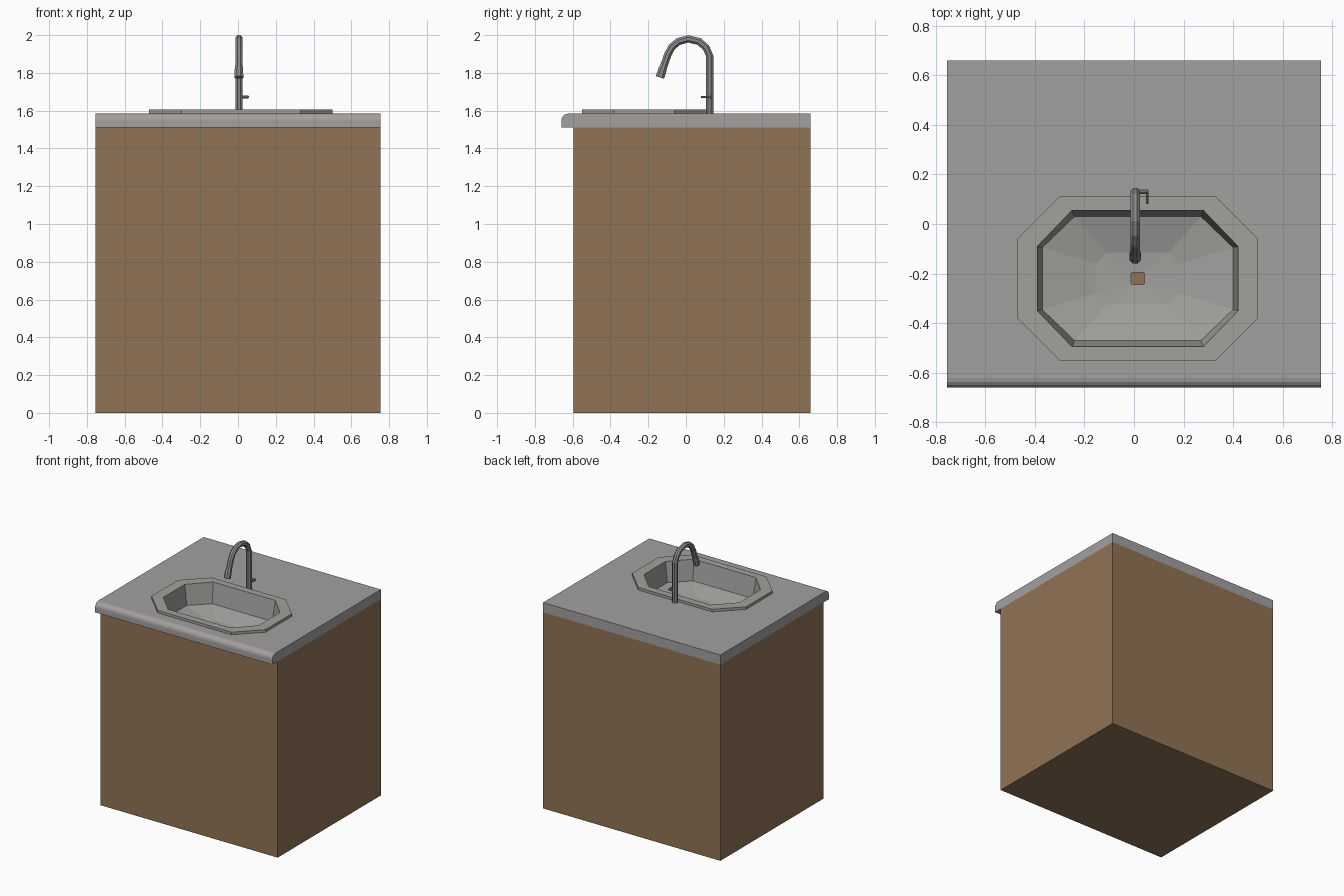
import bpy, bmesh, math
from mathutils import Vector

if "Cube" in bpy.data.objects:
    bpy.data.objects.remove(bpy.data.objects["Cube"])


def material(name, rgb):
    m = bpy.data.materials.new(name)
    m.diffuse_color = (*rgb, 1)
    m.use_nodes = True
    m.node_tree.nodes["Principled BSDF"].inputs["Base Color"].default_value = m.diffuse_color
    return m


WOOD = material("brown wood", (0.283, 0.171, 0.091))
STONE = material("grey stone", (0.371, 0.352, 0.352))
BASIN = material("basin grey", (0.36, 0.355, 0.34))
STEEL = material("steel grey", (0.26, 0.26, 0.26))


def finish(name, bm, mat, recalc=True):
    if recalc:
        bmesh.ops.recalc_face_normals(bm, faces=bm.faces)
    me = bpy.data.meshes.new(name)
    bm.to_mesh(me)
    bm.free()
    me.materials.append(mat)
    ob = bpy.data.objects.new(name, me)
    bpy.context.collection.objects.link(ob)
    return ob


def skin(bm, loops, cap_start=False, cap_end=False):
    """Join successive point loops with quads."""
    rings = [[bm.verts.new(p) for p in loop] for loop in loops]
    for a, b in zip(rings, rings[1:]):
        n = len(a)
        for i in range(n):
            bm.faces.new((a[i], a[(i + 1) % n], b[(i + 1) % n], b[i]))
    if cap_start:
        bm.faces.new(rings[0][::-1])
    if cap_end:
        bm.faces.new(rings[-1])


def octagon(hx, cx, hy, cy, z):
    """Chamfered rectangle around the sink centre."""
    q = [(hx, -cy), (hx, cy), (cx, hy), (-cx, hy), (-hx, cy), (-hx, -cy), (-cx, -hy), (cx, -hy)]
    return [(0.015 + x, -0.22 + y, z) for x, y in q]


def tube(bm, path, radii, sides=8):
    """Sweep a round section along a path."""
    pts = [Vector(p) for p in path]
    loops = []
    for i, p in enumerate(pts):
        t = (pts[min(i + 1, len(pts) - 1)] - pts[max(i - 1, 0)]).normalized()
        u = Vector((1, 0, 0)) if abs(t.x) < 0.9 else Vector((0, 1, 0))
        v = t.cross(u).normalized()
        angles = [2 * math.pi * (k + 0.5) / sides for k in range(sides)]
        loops.append([p + radii[i] * (math.cos(a) * u + math.sin(a) * v) for a in angles])
    skin(bm, loops, True, True)


# Cabinet: box left open under the worktop
bm = bmesh.new()
rect = [(-0.755, -0.595), (0.755, -0.595), (0.755, 0.66), (-0.755, 0.66)]
skin(bm, [[(x, y, z) for x, y in rect] for z in (0, 1.51)], cap_start=True)
finish("cabinet", bm, WOOD, recalc=False)

# Countertop: side profile with a rounded front edge
bm = bmesh.new()
profile = [(0.66, 1.51), (0.66, 1.585)]
for k in range(5):
    a = math.pi / 2 * (1 + k / 4)
    profile.append((-0.622 + 0.038 * math.cos(a), 1.547 + 0.038 * math.sin(a)))
profile.append((-0.66, 1.51))
skin(bm, [[(x, y, z) for y, z in profile] for x in (-0.755, 0.755)], True, True)
top = finish("countertop", bm, STONE)

# Cutter for the sink opening
bm = bmesh.new()
skin(bm, [octagon(0.44, 0.28, 0.3, 0.14, z) for z in (1.4, 1.7)], True, True)
cutter = finish("sink_cutter", bm, STONE)
cutter.hide_render = True
cutter.hide_viewport = True
cut = top.modifiers.new("sink hole", 'BOOLEAN')
cut.operation = 'DIFFERENCE'
cut.solver = 'EXACT'
cut.object = cutter

# Sink: rim, steep wall, sloping floor and square drain hole
bm = bmesh.new()
skin(bm, [
    octagon(0.485, 0.315, 0.33, 0.16, 1.585),
    octagon(0.485, 0.315, 0.33, 0.16, 1.605),
    octagon(0.405, 0.265, 0.275, 0.13, 1.605),
    octagon(0.385, 0.255, 0.25, 0.125, 1.45),
    octagon(0.17, 0.125, 0.105, 0.06, 1.41),
    octagon(0.027, 0.022, 0.025, 0.02, 1.405),
])
finish("sink", bm, BASIN, recalc=False)

# Faucet: upright, arched neck
bm = bmesh.new()
arch = [(0.125, 1.585), (0.125, 1.89), (0.107, 1.933), (0.07, 1.966), (0.012, 1.98),
        (-0.04, 1.966), (-0.075, 1.937), (-0.095, 1.9), (-0.117, 1.838)]
tube(bm, [(0.005, y, z) for y, z in arch], [0.021] * 9)
finish("faucet_neck", bm, STEEL)

# Spray head widening toward the outlet
bm = bmesh.new()
head = [(-0.11, 1.855), (-0.124, 1.82), (-0.138, 1.776)]
tube(bm, [(0.005, y, z) for y, z in head], [0.018, 0.024, 0.025])
finish("spray_head", bm, STEEL)

# Handle: short stub with a lever
bm = bmesh.new()
tube(bm, [(0.01, 0.13, 1.673), (0.056, 0.13, 1.673)], [0.009] * 2)
tube(bm, [(0.053, 0.135, 1.673), (0.053, 0.08, 1.673)], [0.006, 0.005])
finish("faucet_handle", bm, STEEL)
